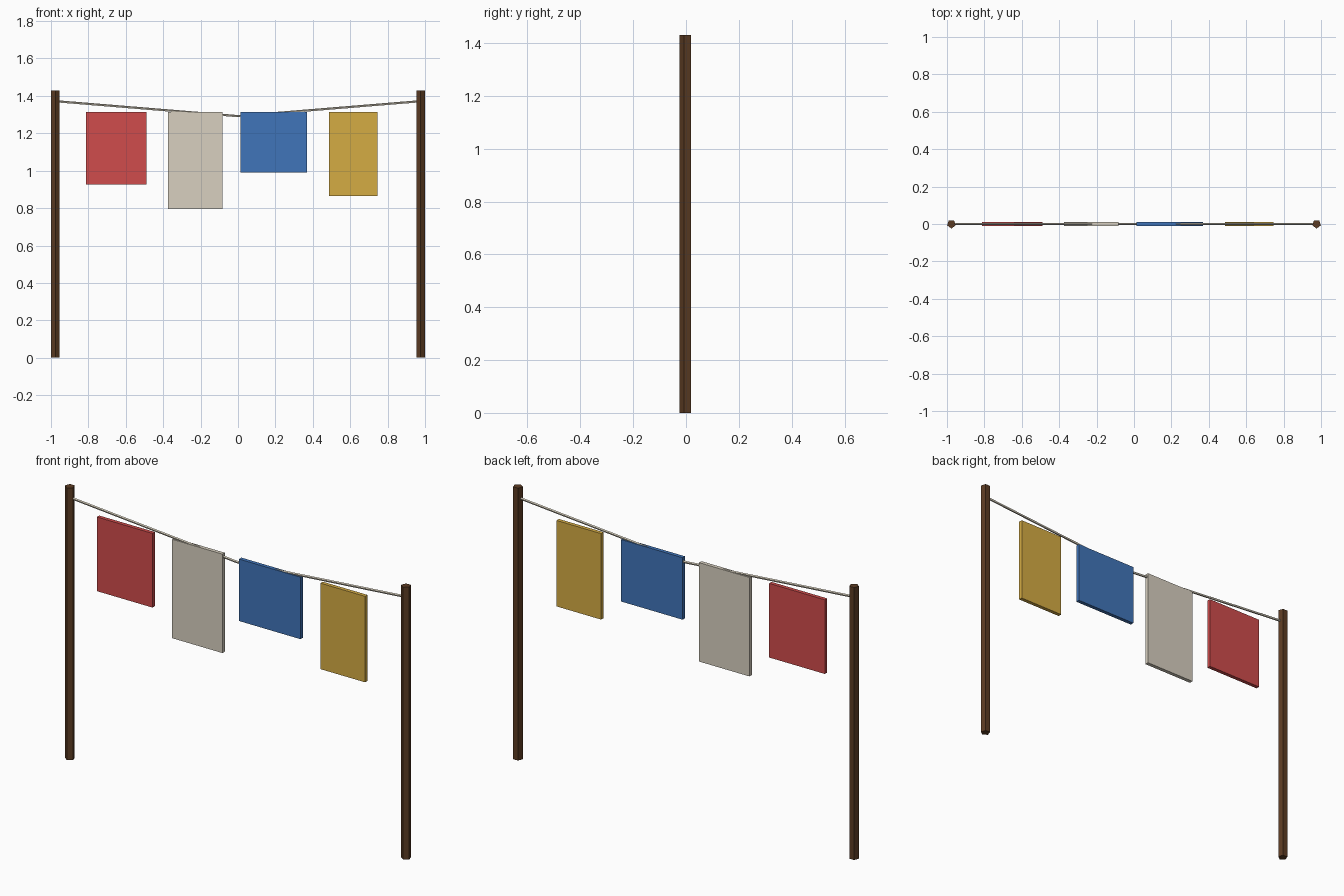
import bpy
import math
from mathutils import Vector

cube = bpy.data.objects.get("Cube")
if cube:
    bpy.data.objects.remove(cube, do_unlink=True)


def material(name, rgb):
    """Flat material from 0-255 display values, converted to linear."""
    colour = [((c / 255 + 0.055) / 1.055) ** 2.4 for c in rgb] + [1]
    mat = bpy.data.materials.new(name)
    mat.use_nodes = True
    mat.diffuse_color = colour
    mat.node_tree.nodes["Principled BSDF"].inputs["Base Color"].default_value = colour
    return mat


def finish(name, mat):
    obj = bpy.context.object
    obj.name = name
    obj.data.materials.append(mat)
    return obj


def rod(name, start, end, radius, sides, mat):
    """Flat-sided cylinder between two points."""
    start, end = Vector(start), Vector(end)
    axis = end - start
    bpy.ops.mesh.primitive_cylinder_add(
        vertices=sides, radius=radius, depth=axis.length,
        location=(start + end) / 2,
        rotation=axis.to_track_quat("Z", "Y").to_euler())
    return finish(name, mat)


def cloth(name, left, right, bottom, mat, top=1.315, thickness=0.02):
    """Thin hanging panel."""
    bpy.ops.mesh.primitive_cube_add(
        size=1, location=((left + right) / 2, 0, (top + bottom) / 2))
    obj = finish(name, mat)
    obj.scale = (right - left, thickness, top - bottom)
    bpy.ops.object.transform_apply(location=False, rotation=False, scale=True)
    return obj


wood = material("dark wood", (92, 60, 35))
cord = material("pale cord", (216, 208, 190))
red = material("red cloth", (208, 76, 76))
cream = material("cream cloth", (216, 208, 192))
blue = material("blue cloth", (64, 117, 186))
gold = material("gold cloth", (213, 172, 68))

# Five-sided posts and the two halves of the sagging line
post_x = 0.976
for side, sign in (("left", 1), ("right", -1)):
    x = sign * post_x
    rod(side + "_post", (x, 0, 0), (x, 0, 1.43), 0.024, 5, wood)
    rod(side + "_line", (x, 0, 1.371), (0, 0, 1.291), 0.0065, 5, cord)

# Hanging laundry
cloth("red_cloth", -0.813, -0.49, 0.926, red)
cloth("cream_cloth", -0.375, -0.083, 0.796, cream)
cloth("blue_cloth", 0.013, 0.37, 0.99, blue)
cloth("gold_cloth", 0.486, 0.745, 0.864, gold)
